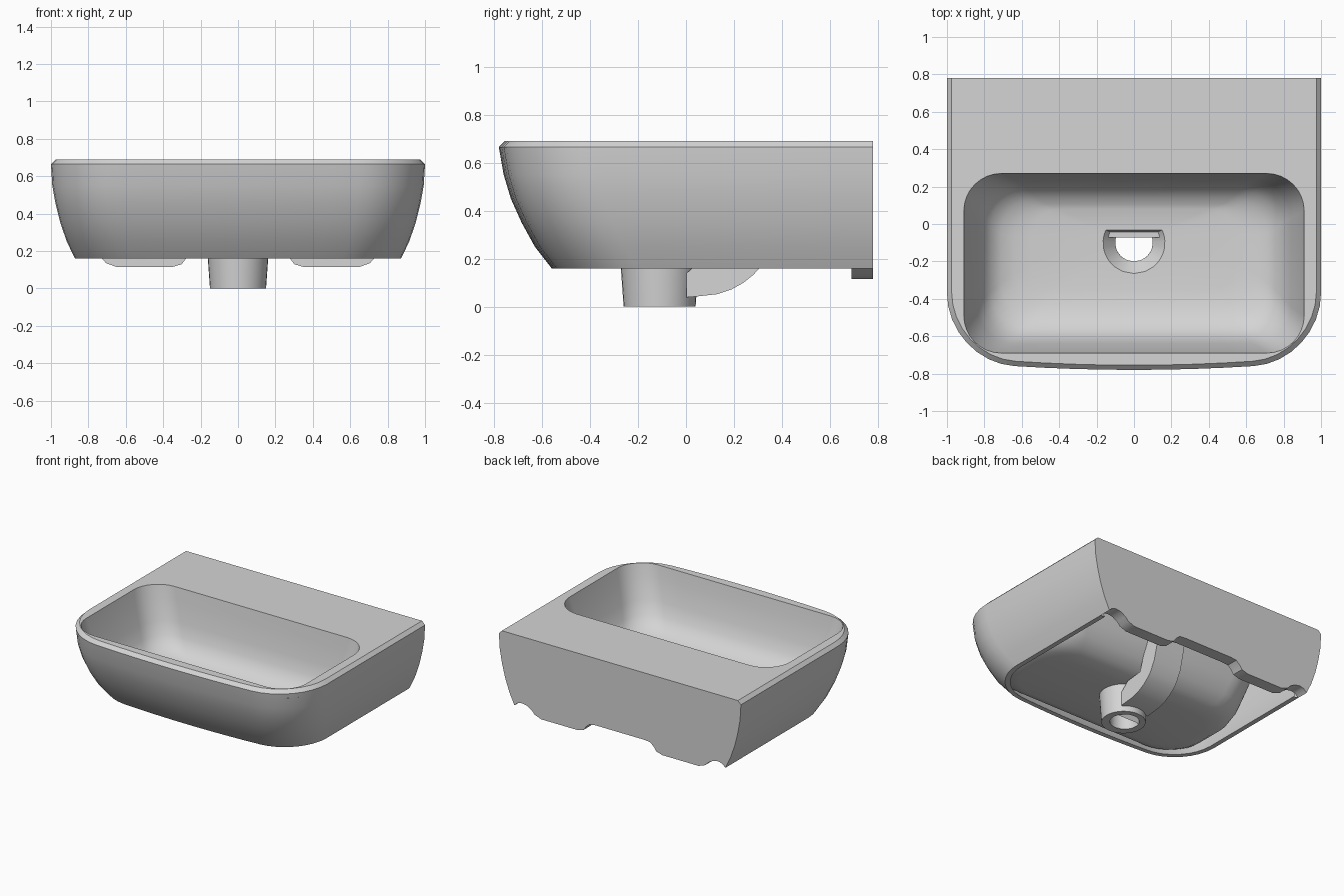
import bpy, bmesh
from math import sin, cos, pi, atan2

cube = bpy.data.objects.get("Cube")
if cube:
    bpy.data.objects.remove(cube)

COLOUR = (0.66, 0.66, 0.66, 1)
ceramic = bpy.data.materials.new("grey ceramic")
ceramic.use_nodes = True
ceramic.diffuse_color = COLOUR
ceramic.node_tree.nodes["Principled BSDF"].inputs["Base Color"].default_value = COLOUR

BACK, WALL_FRONT = 0.78, 0.69
DRAIN_Y, HOLE_Y = -0.11, -0.1


def finish(bm, name, angle=35):
    mesh = bpy.data.meshes.new(name)
    bm.to_mesh(mesh)
    bm.free()
    obj = bpy.data.objects.new(name, mesh)
    bpy.context.collection.objects.link(obj)
    mesh.materials.append(ceramic)
    bpy.ops.object.select_all(action="DESELECT")
    obj.select_set(True)
    bpy.context.view_layer.objects.active = obj
    bpy.ops.object.shade_smooth_by_angle(angle=angle * pi / 180)


def plan_loop(z, hx, front, back, r_front, r_back, bow=0.0, seg=8, mid=8):
    """Rounded rectangle seen from above, counter-clockwise, with a bowed front."""
    yf = front + bow
    corners = [(1, yf + r_front, r_front), (1, back - r_back, r_back),
               (-1, back - r_back, r_back), (-1, yf + r_front, r_front)]
    pts = []
    for k, (side, cy, r) in enumerate(corners):
        for i in range(seg + 1):
            a = (k - 1 + i / seg) * pi / 2
            pts.append([side * (hx - r) + r * cos(a), cy + r * sin(a), z])
    half = hx - r_front
    pts += [[-half + 2 * half * i / mid, yf, z] for i in range(1, mid)]
    for p in pts:
        if p[1] < yf + r_front + 1e-5:
            p[1] -= bow * (1 - (p[0] / hx) ** 2)
    return pts


def circle(z, r, cy, angles):
    return [(r * cos(a), cy + r * sin(a), z) for a in angles]


def loft(bm, loops):
    """Skin a run of loops, leaving the plane of the back wall open."""
    rings = [[bm.verts.new(p) for p in loop] for loop in loops]
    for a, b in zip(rings, rings[1:]):
        for i in range(len(a)):
            j = (i + 1) % len(a)
            quad = (a[i], a[j], b[j], b[i])
            if not all(v.co.y > WALL_FRONT - 0.001 for v in quad):
                bm.faces.new(quad)


def extrude_profile(bm, points, vector):
    face = bm.faces.new([bm.verts.new(p) for p in points])
    ext = bmesh.ops.extrude_face_region(bm, geom=[face], use_keep_orig=True)
    moved = [g for g in ext["geom"] if isinstance(g, bmesh.types.BMVert)]
    bmesh.ops.translate(bm, vec=vector, verts=moved)
    verts = set(moved) | set(face.verts)
    bmesh.ops.recalc_face_normals(bm, faces=[f for f in bm.faces if set(f.verts) <= verts])


# Outer body sections from the underside up: height, half width, front, corner radius
outer = [(0.16, 0.872, -0.56, 0.31), (0.25, 0.915, -0.63, 0.32), (0.35, 0.95, -0.685, 0.33),
         (0.45, 0.975, -0.73, 0.34), (0.55, 0.993, -0.76, 0.35), (0.665, 1.0, -0.78, 0.36),
         (0.69, 0.975, -0.755, 0.34)]
# Bowl sections from the rim down: height, half width, front, back, corner radius
bowl = [(0.69, 0.91, -0.69, 0.27, 0.2), (0.6, 0.888, -0.675, 0.258, 0.2),
        (0.45, 0.84, -0.64, 0.235, 0.2), (0.36, 0.805, -0.605, 0.212, 0.2),
        (0.3, 0.765, -0.56, 0.18, 0.2), (0.265, 0.71, -0.5, 0.14, 0.19),
        (0.245, 0.64, -0.43, 0.105, 0.17), (0.235, 0.55, -0.35, 0.08, 0.15)]

# Shell: hollow inside, underside rim, outer wall, deck, bowl and drain hole in one loft
loops = [plan_loop(z, hx - 0.035, f + 0.035, WALL_FRONT, r - 0.02, 0, 0.04)
         for z, hx, f, r in reversed(outer[:-1])]
loops += [plan_loop(z, hx, f, WALL_FRONT, r, 0, 0.05) for z, hx, f, r in outer]
loops += [plan_loop(z, hx, f, b, r, r) for z, hx, f, b, r in bowl]
angles = [atan2(p[1] - HOLE_Y, p[0]) for p in loops[-1]]
loops += [circle(z, r, HOLE_Y, angles) for z, r in [(0.232, 0.165), (0.16, 0.1), (0.0, 0.1)]]
bm = bmesh.new()
loft(bm, loops)

# Back wall with two hanging feet, sharing the outer curve
feet = [(0.845, 0.185), (0.81, 0.192), (0.77, 0.185), (0.73, 0.162), (0.705, 0.135), (0.65, 0.115),
        (0.35, 0.115), (0.3, 0.13), (0.28, 0.158), (0.25, 0.185), (0.2, 0.19)]
half = [(hx, z) for z, hx, f, r in reversed(outer)] + feet
profile = half + [(-x, z) for x, z in reversed(half)]
extrude_profile(bm, [(x, WALL_FRONT, z) for x, z in profile], (0, BACK - WALL_FRONT, 0))
bmesh.ops.remove_doubles(bm, verts=bm.verts[:], dist=0.0002)
finish(bm, "basin_shell")

# Underside of the bowl and deck: height, half width, front, back, corner radius
under = [(0.205, 0.72, -0.49, 0.02, 0.22), (0.215, 0.8, -0.54, 0.1, 0.25),
         (0.24, 0.84, -0.57, 0.16, 0.25), (0.3, 0.86, -0.6, 0.225, 0.25),
         (0.4, 0.88, -0.64, 0.275, 0.25), (0.5, 0.91, -0.68, 0.3, 0.25),
         (0.63, 0.945, -0.71, 0.33, 0.25), (0.63, 0.97, -0.73, 0.71, 0.3)]
loops = [plan_loop(z, hx, f, b, r, r) for z, hx, f, b, r in under]
angles = [atan2(p[1] - DRAIN_Y, p[0]) for p in loops[0]]
bm = bmesh.new()
loft(bm, [circle(0.205, 0.155, DRAIN_Y, angles)] + loops)
finish(bm, "bowl_underside")

# Drain outlet around the hole
turn = [2 * pi * i / 32 for i in range(32)]
bm = bmesh.new()
loft(bm, [circle(0.0, 0.1, HOLE_Y, turn), circle(0.0, 0.15, DRAIN_Y, turn),
          circle(0.21, 0.165, DRAIN_Y, turn)])
finish(bm, "drain_outlet")

# Overflow channel running from the outlet up behind the bowl
bm = bmesh.new()
channel = [(0.003, 0.039), (0.04, 0.042), (0.13, 0.052), (0.19, 0.072), (0.24, 0.1), (0.28, 0.132),
           (0.31, 0.165), (0.35, 0.24), (0.38, 0.35), (0.4, 0.48), (0.41, 0.63),
           (0.31, 0.63), (0.28, 0.45), (0.2, 0.215), (0.07, 0.2), (0.003, 0.14)]
extrude_profile(bm, [(-0.115, y, z) for y, z in channel], (0.23, 0, 0))
finish(bm, "overflow_channel")
